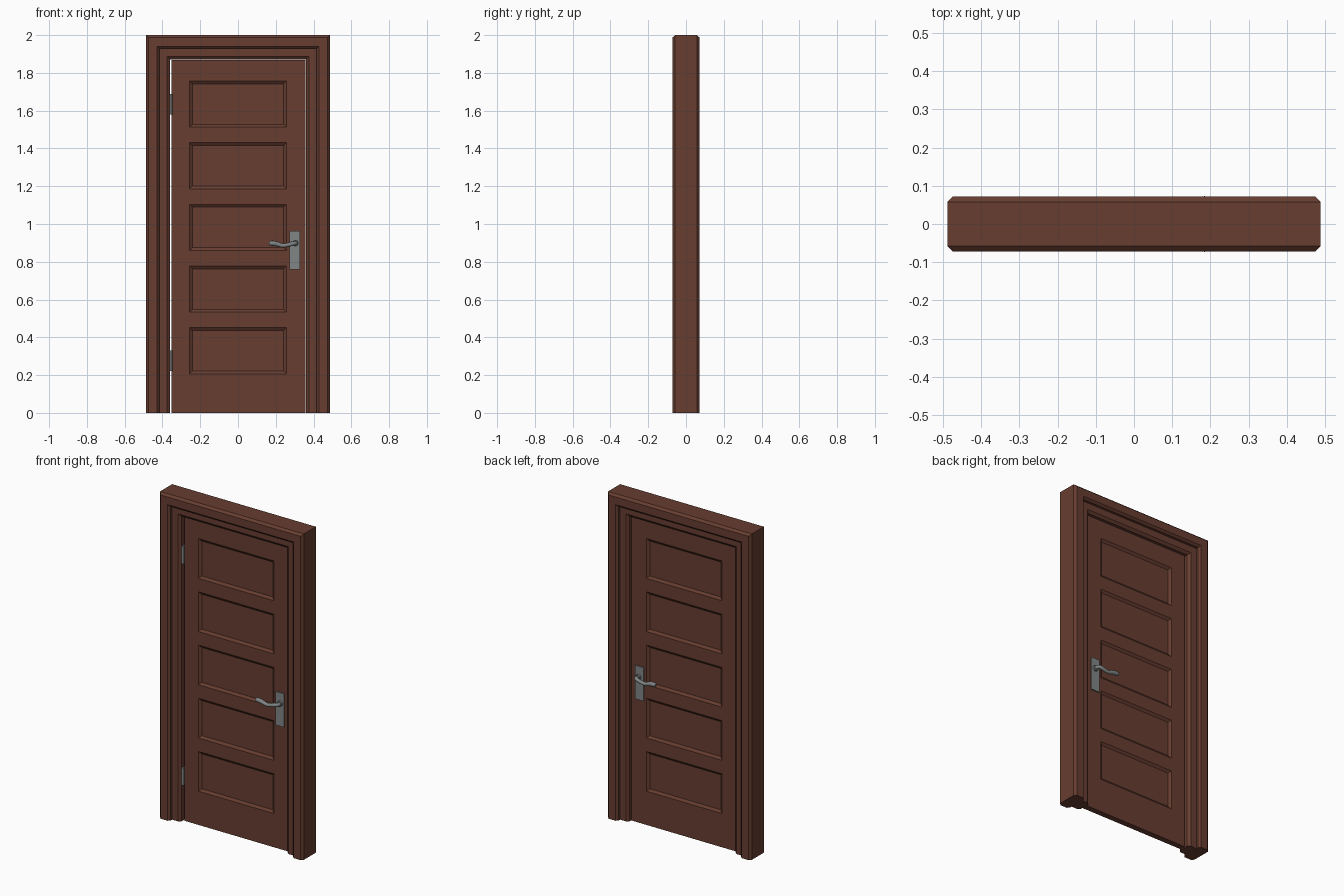
import bpy, bmesh, math
from mathutils import Vector

if "Cube" in bpy.data.objects:
    bpy.data.objects.remove(bpy.data.objects["Cube"])


def material(name, rgb):
    m = bpy.data.materials.new(name)
    m.diffuse_color = (*rgb, 1)
    m.use_nodes = True
    m.node_tree.nodes["Principled BSDF"].inputs["Base Color"].default_value = m.diffuse_color
    return m


wood = material("brown wood", (0.135, 0.047, 0.030))
metal = material("grey metal", (0.22, 0.235, 0.235))


def finish(name, bm, mat):
    bmesh.ops.recalc_face_normals(bm, faces=bm.faces)
    me = bpy.data.meshes.new(name)
    bm.to_mesh(me)
    bm.free()
    ob = bpy.data.objects.new(name, me)
    me.materials.append(mat)
    bpy.context.collection.objects.link(ob)
    return ob


# Door frame: stepped moulding profile swept round three sides with mitred corners
half = [(0.488, -0.058), (0.475, -0.072), (0.428, -0.072), (0.416, -0.060),
        (0.416, -0.045), (0.375, -0.045), (0.360, -0.032)]
profile = half + [(d, -y) for d, y in reversed(half)]
bm = bmesh.new()
rings = []
for sx, up in ((-1, 0), (-1, 1), (1, 1), (1, 0)):
    rings.append([bm.verts.new((sx * d, y, up * (1.512 + d))) for d, y in profile])
n = len(profile)
for a, b in zip(rings, rings[1:]):
    for i in range(n):
        j = (i + 1) % n
        bm.faces.new((a[i], a[j], b[j], b[i]))
bm.faces.new(rings[0])
bm.faces.new(rings[-1])
finish("door_frame", bm, wood)

# Door leaf: gridded slab with five recessed panels on both faces
T = 0.018
xs = [-0.352, -0.256, 0.256, 0.357]
zs = [0.0]
for k in range(5):
    z = 0.207 + 0.3265 * k
    zs += [z, z + 0.244]
zs.append(1.869)
bm = bmesh.new()
panels = []
for y in (-T, T):
    g = [[bm.verts.new((x, y, z)) for z in zs] for x in xs]
    for i in range(3):
        for k in range(len(zs) - 1):
            f = bm.faces.new((g[i][k], g[i + 1][k], g[i + 1][k + 1], g[i][k + 1]))
            if i == 1 and k % 2 == 1:
                panels.append(f)
bmesh.ops.bridge_loops(bm, edges=[e for e in bm.edges if e.is_boundary])
bmesh.ops.recalc_face_normals(bm, faces=bm.faces)
bmesh.ops.inset_individual(bm, faces=panels, thickness=0.021, depth=-0.011)
finish("door_leaf", bm, wood)


def box(name, lo, hi, mat):
    bm = bmesh.new()
    bmesh.ops.create_cube(bm, size=1)
    lo, hi = Vector(lo), Vector(hi)
    for v in bm.verts:
        v.co = (lo + hi) / 2 + v.co * (hi - lo)
    return finish(name, bm, mat)


def cylinder(name, centre, radius, length, axis, mat):
    bm = bmesh.new()
    bmesh.ops.create_cone(bm, cap_ends=True, segments=20, radius1=radius,
                          radius2=radius, depth=length)
    q = Vector((0, 0, 1)).rotation_difference(Vector(axis))
    for v in bm.verts:
        v.co = q @ v.co + Vector(centre)
    for f in bm.faces:
        f.smooth = len(f.verts) == 4
    return finish(name, bm, mat)


# Wavy lever: x, distance from door middle, z, thickness factor
lever_path = [(0.304, 0.022, 0.898, 1.0), (0.304, 0.050, 0.898, 1.0),
              (0.292, 0.058, 0.897, 1.0), (0.262, 0.060, 0.889, 0.95),
              (0.235, 0.060, 0.886, 0.95), (0.210, 0.060, 0.893, 1.1),
              (0.185, 0.060, 0.898, 1.2), (0.168, 0.060, 0.898, 1.1),
              (0.163, 0.060, 0.898, 0.7)]

# Handle sets on both faces
for side, s in (("front", -1), ("back", 1)):
    ys = sorted((s * (T - 0.002), s * (T + 0.008)))
    box(side + "_handle_plate", (0.272, ys[0], 0.758), (0.329, ys[1], 0.963), metal)
    cylinder(side + "_handle_collar", (0.304, s * 0.031, 0.898), 0.017, 0.014, (0, 1, 0), metal)
    cu = bpy.data.curves.new(side + "_lever", 'CURVE')
    cu.dimensions = '3D'
    cu.bevel_depth = 0.0115
    cu.bevel_resolution = 3
    cu.resolution_u = 4
    cu.use_fill_caps = True
    sp = cu.splines.new('BEZIER')
    sp.bezier_points.add(len(lever_path) - 1)
    for p, (x, d, z, r) in zip(sp.bezier_points, lever_path):
        p.co = (x, s * (d - 0.001), z)
        p.radius = r
        p.handle_left_type = p.handle_right_type = 'AUTO'
    cu.materials.append(metal)
    bpy.context.collection.objects.link(bpy.data.objects.new(side + "_lever", cu))

# Hinges: knuckle barrel with a thin leaf bridging the gap
for name, z in (("lower", 0.275), ("upper", 1.635)):
    cylinder(name + "_hinge_barrel", (-0.356, -0.026, z), 0.008, 0.108, (0, 0, 1), metal)
    box(name + "_hinge_leaf", (-0.358, -0.024, z - 0.052), (-0.354, 0.012, z + 0.052), metal)
